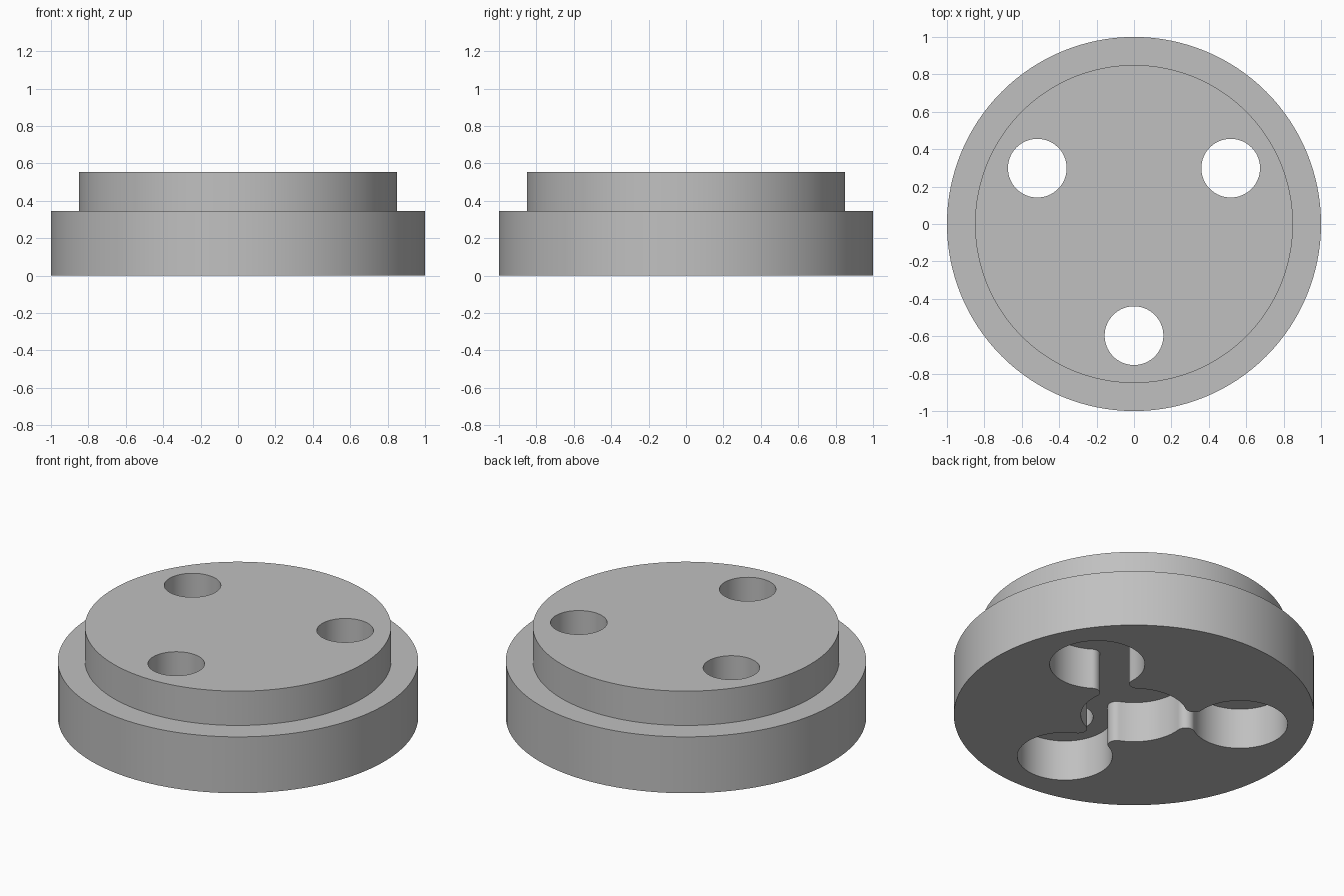
import bpy, bmesh
from math import pi, sin, cos, atan2, sqrt, radians
from mathutils import Matrix, Vector

default = bpy.data.objects.get("Cube")
if default:
    bpy.data.objects.remove(default, do_unlink=True)

BASE_R, BASE_H = 1.0, 0.345
BOSS_R, TOP_H = 0.85, 0.555
ARM = 0.597                # distance from axis to each hole
HOLE_R = 0.157
BORE_R, HUB_R, FILLET = 0.264, 0.295, 0.05
POCKET_H = 0.25
ANGLES = [radians(a) for a in (-90, 30, 150)]

grey = bpy.data.materials.new("plain grey")
grey.use_nodes = True
colour = (0.53, 0.53, 0.53, 1)
grey.diffuse_color = colour
grey.node_tree.nodes["Principled BSDF"].inputs["Base Color"].default_value = colour


def arc(cx, cy, r, a0, a1, n):
    """Points along an arc, leaving out the last one."""
    steps = [a0 + (a1 - a0) * i / n for i in range(n)]
    return [Vector((cx + r * cos(a), cy + r * sin(a), 0)) for a in steps]


def circle(cx, cy, r, n):
    return arc(cx, cy, r, 0, 2 * pi, n)


def add_prism(bm, outline, z0, z1):
    """Extrude a closed outline between two heights."""
    face = bm.faces.new([bm.verts.new((p.x, p.y, z0)) for p in outline])
    top = bmesh.ops.extrude_face_region(bm, geom=[face])["geom"]
    verts = [g for g in top if isinstance(g, bmesh.types.BMVert)]
    bmesh.ops.translate(bm, verts=verts, vec=(0, 0, z1 - z0))


def finish(name, bm):
    bmesh.ops.recalc_face_normals(bm, faces=bm.faces[:])
    mesh = bpy.data.meshes.new(name)
    bm.to_mesh(mesh)
    bm.free()
    mesh.materials.append(grey)
    obj = bpy.data.objects.new(name, mesh)
    bpy.context.collection.objects.link(obj)
    return obj


# Stepped round body, turned from a profile
bm = bmesh.new()
profile = [(0, 0), (BASE_R, 0), (BASE_R, BASE_H), (BOSS_R, BASE_H), (BOSS_R, TOP_H), (0, TOP_H)]
verts = [bm.verts.new((r, 0, z)) for r, z in profile]
edges = [bm.edges.new(pair) for pair in zip(verts, verts[1:])]
bmesh.ops.spin(bm, geom=verts + edges, cent=(0, 0, 0), axis=(0, 0, 1),
               angle=2 * pi, steps=128, use_merge=True)
bmesh.ops.remove_doubles(bm, verts=bm.verts[:], dist=1e-5)
bmesh.ops.dissolve_limit(bm, angle_limit=radians(0.5), verts=bm.verts[:], edges=bm.edges[:])
body = finish("stepped_disc", bm)

# Underside pocket: hub and three bores joined by necks with rounded lips
to_hub, to_bore = HUB_R + FILLET, BORE_R + FILLET
fx = (ARM**2 + to_hub**2 - to_bore**2) / (2 * ARM)
fy = sqrt(to_hub**2 - fx**2)
hub_dir, bore_dir = atan2(fy, -fx), atan2(fy, ARM - fx)
bore_end, hub_end = atan2(fy, fx - ARM), atan2(fy, fx)
lobe = arc(fx, -fy, FILLET, hub_dir, bore_dir, 16)
lobe += arc(ARM, 0, BORE_R, -bore_end, bore_end, 64)
lobe += arc(fx, fy, FILLET, -bore_dir, -hub_dir, 16)
lobe += arc(0, 0, HUB_R, hub_end, 2 * pi / 3 - hub_end, 20)
outline = [Matrix.Rotation(a, 3, "Z") @ p for a in ANGLES for p in lobe]
bm = bmesh.new()
add_prism(bm, outline, -0.1, POCKET_H)
pocket = finish("pocket_cutter", bm)

# Three holes right through the disc
bm = bmesh.new()
for a in ANGLES:
    add_prism(bm, circle(ARM * cos(a), ARM * sin(a), HOLE_R, 64), -0.2, TOP_H + 0.1)
holes = finish("hole_cutter", bm)

# Cut the body and bake the result
for cutter in (pocket, holes):
    cut = body.modifiers.new(cutter.name, "BOOLEAN")
    cut.operation = "DIFFERENCE"
    cut.solver = "EXACT"
    cut.object = cutter
    cutter.hide_render = True
bpy.context.view_layer.update()
baked = bpy.data.meshes.new_from_object(
    body.evaluated_get(bpy.context.evaluated_depsgraph_get()))
body.modifiers.clear()
body.data = baked
for cutter in (pocket, holes):
    bpy.data.objects.remove(cutter, do_unlink=True)

# Smooth round walls with crisp rims
bpy.ops.object.select_all(action="DESELECT")
body.select_set(True)
bpy.context.view_layer.objects.active = body
bpy.ops.object.shade_smooth_by_angle(angle=radians(30))
